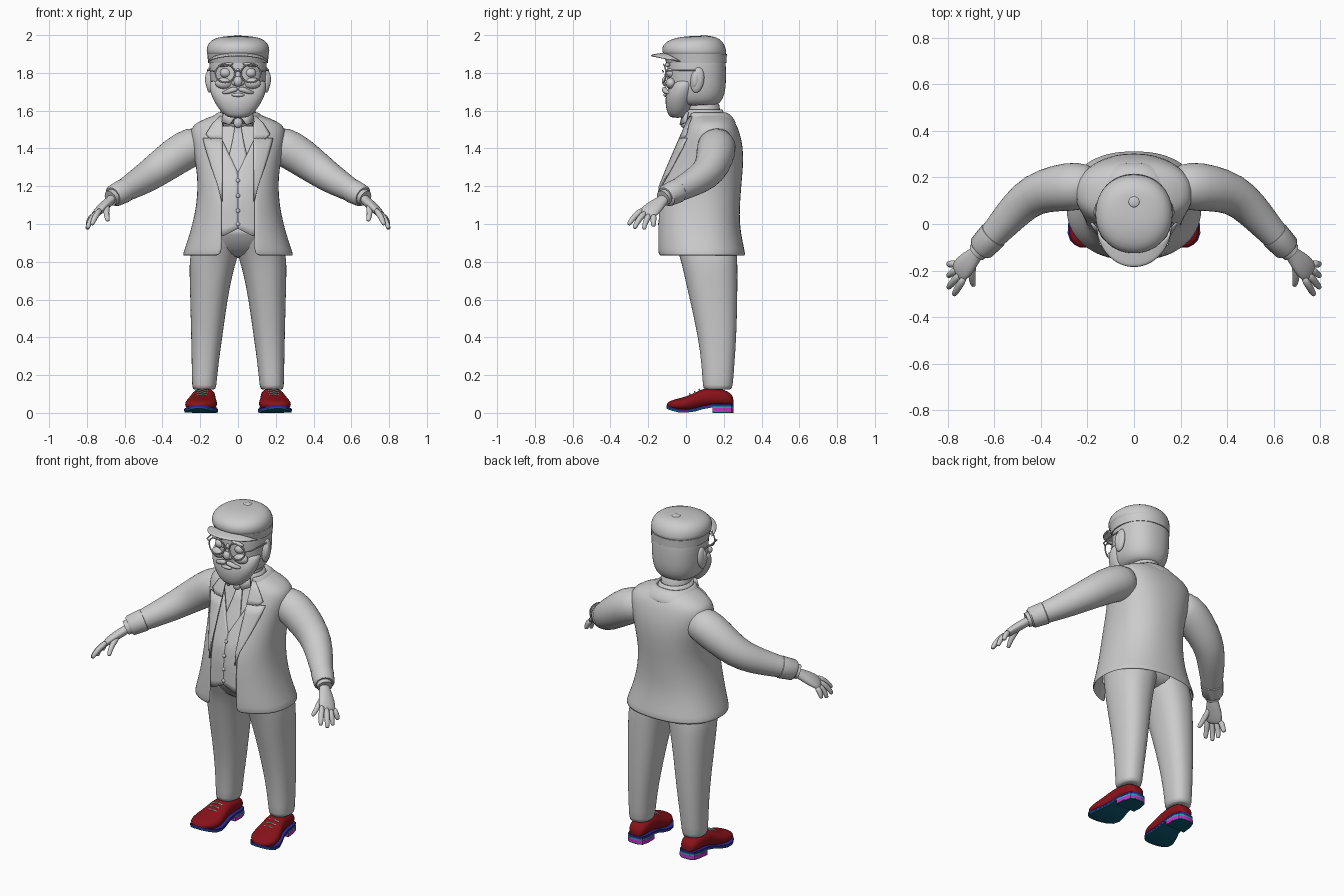
import bpy, bmesh
from math import sin, cos, pi, asin
from mathutils import Vector, Matrix


def material(name, rgb):
    m = bpy.data.materials.new(name)
    m.diffuse_color = (*rgb, 1)
    return m


RED = material("red", (0.25, 0.006, 0.01))
TEAL = material("teal", (0.004, 0.10, 0.16))
BLUE = material("blue", (0.03, 0.02, 0.28))
SKY = material("sky", (0.03, 0.4, 0.6))
MAGENTA = material("magenta", (0.6, 0.03, 0.6))


def finish(name, bm, mirror=False, sub=0, solid=0, mat=None):
    bmesh.ops.recalc_face_normals(bm, faces=bm.faces)
    me = bpy.data.meshes.new(name)
    bm.to_mesh(me)
    bm.free()
    for p in me.polygons:
        p.use_smooth = True
    if not sub:
        me.set_sharp_from_angle(angle=0.7)
    if mat:
        me.materials.append(mat)
    ob = bpy.data.objects.new(name, me)
    bpy.context.collection.objects.link(ob)
    if mirror:
        md = ob.modifiers.new("mirror", 'MIRROR')
        md.use_mirror_merge = False
    if solid:
        md = ob.modifiers.new("thickness", 'SOLIDIFY')
        md.thickness, md.offset = solid, 0
    if sub:
        md = ob.modifiers.new("smooth", 'SUBSURF')
        md.levels = md.render_levels = sub
    return ob


def skin(name, rings, closed=True, caps=True, **kw):
    """Loft a surface through rings with equal point counts."""
    bm = bmesh.new()
    vs = [[bm.verts.new(p) for p in r] for r in rings]
    n = len(vs[0])
    for a, b in zip(vs, vs[1:]):
        for i in range(n if closed else n - 1):
            j = (i + 1) % n
            bm.faces.new((a[i], a[j], b[j], b[i]))
    if closed and caps:
        bm.faces.new(vs[0])
        bm.faces.new(vs[-1])
    return finish(name, bm, **kw)


def power(v, e):
    return (1 if v >= 0 else -1) * abs(v) ** e


def oval(z, x0, x1, yf, yb, n=2.3, gap=0, segs=32):
    """Horizontal superellipse ring; gap leaves the front open to |x| < gap."""
    a0 = asin(min(1, gap / ((x1 - x0) / 2)) ** (n / 2))
    count = segs + 1 if gap else segs
    pts = []
    for i in range(count):
        a = a0 + (2 * pi - 2 * a0) * i / segs
        pts.append(((x0 + x1) / 2 + (x1 - x0) / 2 * power(sin(a), 2 / n),
                    (yf + yb) / 2 - (yb - yf) / 2 * power(cos(a), 2 / n), z))
    return pts


def body(name, rows, n=2.3, gap=0, **kw):
    """Loft from rows of (z, half width, front y, back y)."""
    return skin(name, [oval(z, -h, h, f, b, n, gap) for z, h, f, b in rows],
                closed=not gap, **kw)


def tube(name, pts, radii, w=None, segs=12, **kw):
    """Tube through points; a radius may be (along w, across)."""
    p = [Vector(q) for q in pts]
    rings = []
    for i, c in enumerate(p):
        t = (p[min(i + 1, len(p) - 1)] - p[max(i - 1, 0)]).normalized()
        ref = Vector(w) if w else Vector((0, 0, 1) if abs(t.z) < 0.9 else (1, 0, 0))
        u = (ref - t * ref.dot(t)).normalized()
        v = t.cross(u)
        r = radii[i] if isinstance(radii, (list, tuple)) else radii
        ru, rv = r if isinstance(r, tuple) else (r, r)
        rings.append([c + u * ru * cos(2 * pi * k / segs) + v * rv * sin(2 * pi * k / segs)
                      for k in range(segs)])
    return skin(name, rings, **kw)


def ball(name, c, s, rx=0, ry=0, **kw):
    bm = bmesh.new()
    m = (Matrix.Translation(c) @ Matrix.Rotation(ry, 4, 'Y') @ Matrix.Rotation(rx, 4, 'X')
         @ Matrix.Diagonal((*s, 1)))
    bmesh.ops.create_uvsphere(bm, u_segments=20, v_segments=12, radius=1, matrix=m)
    return finish(name, bm, **kw)


# Jacket: open-fronted shell
JACKET = [(0.83, .292, -.15, .312), (0.90, .265, -.153, .295), (1.0, .235, -.153, .278),
          (1.1, .215, -.152, .28), (1.2, .207, -.14, .287), (1.3, .215, -.098, .297),
          (1.4, .235, -.052, .298), (1.48, .25, -.015, .28), (1.525, .235, .005, .262),
          (1.555, .165, .012, .24), (1.58, .10, .02, .21)]
body("jacket", JACKET, gap=.085, solid=.012, sub=1)


def front(x, z, off):
    """Point on the jacket's front surface, moved back by off."""
    for a, b in zip(JACKET, JACKET[1:]):
        if z <= b[0] or b is JACKET[-1]:
            t = (z - a[0]) / (b[0] - a[0])
            h, f, k = (a[i] + (b[i] - a[i]) * t for i in (1, 2, 3))
            break
    return (x, (f + k) / 2 - (k - f) / 2 * max(0, 1 - (abs(x) / h) ** 2.3) ** (1 / 2.3) + off, z)


def strip(name, rows, off, **kw):
    """Front panel from rows of (z, inner x, outer x)."""
    return skin(name, [[front(a + (b - a) * i / 6, z, off) for i in range(7)] for z, a, b in rows],
                closed=False, **kw)


# Lapels, jacket collar
strip("lapel", [(1.12, .083, .086), (1.2, .083, .105), (1.3, .083, .14), (1.4, .083, .172),
                (1.455, .083, .185)], -.012, mirror=True, solid=.008)
strip("lapel_upper", [(1.45, .083, .15), (1.475, .083, .17), (1.53, .083, .135), (1.57, .08, .095)],
      -.012, mirror=True, solid=.008)
body("jacket_collar", [(1.525, .165, .0, .262), (1.55, .145, .0, .256), (1.585, .112, .0, .225),
                       (1.59, .10, .0, .20), (1.56, .095, .01, .195)], gap=.08, solid=.008, sub=1)

# Waistcoat panels with V neck and pointed hem, shirt, tie, buttons
cols = []
for i in range(9):
    x = .125 * i / 8
    lo, hi = .975 - .5 * min(x, .08), 1.27 + 2.1 * x
    cols.append([front(x, lo + (min(hi, 1.5) - lo) * k / 12, .018) for k in range(13)])
skin("waistcoat", cols, closed=False, mirror=True, solid=.01)
strip("shirt_front", [(1.2 + .04 * k, -.12, .12) for k in range(9)], .032)
strip("tie", [(1.22, -.03, .03), (1.3, -.045, .045), (1.37, -.045, .045), (1.45, -.027, .027),
              (1.53, -.014, .014)], .022, solid=.012)
ball("tie_knot", (0, -.012, 1.535), (.024, .018, .026))
for z in (1.23, 1.15, 1.07, 1.0):
    ball("waistcoat_button", front(0, z, .012), (.011, .007, .011))

# Neck and shirt collar
body("neck", [(1.48, .09, .02, .2), (1.58, .082, .01, .18), (1.68, .085, -.01, .18)], n=2, sub=1)
body("shirt_collar", [(1.53, .098, .0, .208), (1.575, .094, -.008, .2), (1.605, .087, 0, .19)],
     n=2, gap=.012, solid=.008)
skin("collar_point", [[(.008, -.018, 1.575), (.045, -.03, 1.525)], [(.075, .01, 1.595), (.085, .0, 1.54)]],
     closed=False, mirror=True, solid=.01)

# Sleeves and cuffs
ARM = [(.15, .165, 1.43), (.24, .163, 1.415), (.33, .155, 1.36), (.43, .13, 1.285), (.50, .07, 1.237),
       (.57, -.01, 1.195), (.625, -.07, 1.165), (.658, -.105, 1.148)]
tube("sleeve", ARM, [.08, .108, .102, .09, .08, .067, .058, .054], segs=20, mirror=True, sub=1)
tube("sleeve_cuff", [(.60, -.043, 1.178), (.605, -.048, 1.175), (.655, -.102, 1.15), (.662, -.109, 1.146)],
     [.056, .064, .059, .05], segs=20, mirror=True)
tube("shirt_cuff", [(.64, -.09, 1.156), (.675, -.122, 1.136)], [.044, .042], segs=20, mirror=True)

# Hands
W = (-.526, -.77, .362)
tube("palm", [(.65, -.10, 1.15), (.68, -.13, 1.12), (.705, -.155, 1.10), (.735, -.188, 1.072),
              (.755, -.21, 1.05), (.76, -.215, 1.045)],
     [(.03, .025), (.034, .026), (.047, .027), (.054, .024), (.05, .018), (.03, .008)], W, mirror=True, sub=1)
FINGERS = {"index_finger": ((.726, -.225, 1.08), (.757, -.275, 1.04), (.772, -.302, 1.0)),
           "middle_finger": ((.742, -.208, 1.067), (.78, -.252, 1.025), (.796, -.272, .98)),
           "ring_finger": ((.755, -.19, 1.055), (.788, -.215, 1.015), (.797, -.222, .975)),
           "little_finger": ((.765, -.17, 1.05), (.788, -.173, 1.02), (.796, -.172, .99)),
           "thumb": ((.69, -.165, 1.105), (.70, -.225, 1.06), (.69, -.262, 1.02))}
for name, (a, b, c) in FINGERS.items():
    tip = Vector(c) + (Vector(c) - Vector(b)) * .1
    tube(name, [a, b, c, tip], [.018, .0165, .013, .007], segs=10, mirror=True, sub=1)

# Trousers
LEG = [(.122, .122, .238, .095, .24), (.13, .115, .243, .09, .247), (.25, .105, .245, .083, .256),
       (.4, .083, .248, .065, .267), (.6, .056, .253, .02, .272), (.74, .028, .257, -.012, .273),
       (.82, .004, .257, -.03, .272), (.9, -.02, .235, -.06, .265), (1.0, -.02, .19, -.11, .25)]
skin("trouser_leg", [oval(z, a, b, f, k) for z, a, b, f, k in LEG], mirror=True, sub=1)
body("trouser_seat", [(.82, .12, .03, .2), (.86, .2, -.04, .262), (.95, .205, -.10, .262),
                      (1.0, .19, -.125, .25)], sub=1)

# Shoes: rows of (y, centre x, half width, top z, sole bottom z)
SHOE = [(.252, .175, .022, .075, .030), (.24, .175, .046, .105, .030), (.20, .176, .058, .125, .030),
        (.14, .18, .06, .132, .029), (.09, .184, .064, .13, .020), (.05, .189, .074, .108, .008),
        (0, .194, .086, .087, .001), (-.04, .199, .083, .076, .003), (-.07, .204, .068, .069, .010),
        (-.09, .207, .045, .06, .017), (-.102, .209, .018, .048, .022)]


def arch(y, cx, hw, zt, z0):
    return [(cx + hw * power(cos(a), .8), y, (zt + z0) / 2 + (zt - z0) / 2 * power(sin(a), .85))
            for a in (2 * pi * k / 20 for k in range(20))]


def slab(name, rows, lo, hi, grow, mat):
    """Layer following the shoe outline between two heights given by functions."""
    skin(name, [[(cx - h - grow, y, lo(zb)), (cx + h + grow, y, lo(zb)), (cx + h + grow, y, hi(zb)),
                 (cx - h - grow, y, hi(zb))] for y, cx, h, zt, zb in rows], mirror=True, mat=mat)


skin("shoe_upper", [arch(y, cx, h, zt, zb + .008) for y, cx, h, zt, zb in SHOE], mirror=True, sub=1, mat=RED)
slab("shoe_sole", SHOE, lambda z: z, lambda z: z + .008, .002, TEAL)
slab("shoe_welt", SHOE, lambda z: z + .008, lambda z: z + .018, .003, BLUE)
slab("heel_top", SHOE[:4], lambda z: .024, lambda z: .033, .003, SKY)
slab("heel_block", SHOE[:4], lambda z: .005, lambda z: .025, .004, MAGENTA)
slab("heel_cap", SHOE[:4], lambda z: 0, lambda z: .006, .003, TEAL)
for y, z in ((.075, .124), (.05, .112), (.025, .101)):
    tube("shoe_lace", [(.155, y, z - .012), (.19, y - .005, z), (.225, y, z - .012)], .004, segs=6, mirror=True)

# Head with beard
body("head", [(1.625, .085, -.04, .155), (1.64, .115, -.07, .18), (1.68, .138, -.093, .205),
              (1.74, .147, -.1, .212), (1.8, .15, -.1, .213), (1.88, .154, -.098, .21),
              (1.93, .13, -.08, .19)], sub=1)
body("beard", [(1.562, .04, -.075, -.015), (1.572, .065, -.09, .0), (1.6, .095, -.103, .02),
               (1.64, .122, -.11, .04), (1.69, .147, -.107, .055), (1.74, .152, -.085, .065),
               (1.77, .147, -.06, .06)], n=2.2, sub=1)
ball("nose", (0, -.105, 1.755), (.024, .023, .028))
ball("nose_bridge", (0, -.095, 1.79), (.014, .018, .04), rx=-.2)
ball("nostril", (.02, -.1, 1.748), (.014, .015, .014), mirror=True)
ball("cheek", (.075, -.08, 1.745), (.045, .028, .03), mirror=True)
tube("moustache", [(0, -.113, 1.715), (.03, -.115, 1.712), (.06, -.105, 1.697), (.085, -.09, 1.695)],
     [.012, .016, .013, .005], mirror=True, sub=1)
ball("lower_lip", (0, -.108, 1.683), (.035, .012, .01))
ball("eye", (.066, -.078, 1.8), (.03, .026, .026), mirror=True)
ball("eyebrow", (.066, -.098, 1.843), (.042, .014, .01), ry=.15, mirror=True)
ball("ear", (.15, .06, 1.762), (.02, .036, .068), rx=-.15, mirror=True)
ball("ear_lobe", (.158, .05, 1.765), (.016, .02, .045), rx=-.15, mirror=True)

# Glasses
tube("spectacle_rim", [(.068 + .052 * cos(pi * k / 12), -.118 + .012 * cos(pi * k / 12) ** 2,
                        1.797 + .048 * sin(pi * k / 12)) for k in range(26)], .004, w=(0, 1, 0), segs=8,
     mirror=True)
tube("spectacle_bridge", [(-.018, -.12, 1.805), (0, -.124, 1.812), (.018, -.12, 1.805)], .004, segs=8)
tube("spectacle_arm", [(.118, -.106, 1.808), (.145, -.09, 1.812), (.158, -.02, 1.815), (.16, .05, 1.815)],
     .004, segs=8, mirror=True)

# Cap: crown, peak, button
body("cap_band", [(1.853, .158, -.105, .215), (1.9, .163, -.118, .216)], n=2.1)
body("cap_crown", [(1.89, .16, -.115, .212), (1.9, .166, -.124, .215), (1.935, .168, -.13, .211),
                   (1.965, .152, -.108, .195), (1.985, .12, -.06, .17), (1.994, .07, .0, .14),
                   (1.995, .03, .05, .12)], n=2.1, sub=1)
peak = []
for i in range(17):
    a = (i / 8 - 1) * 1.5
    peak.append([(.155 * sin(a), -.02 - (.085 + .082 * t) * cos(a), 1.857 + (.046 - .012 * t) * cos(a))
                 for t in (0, .33, .66, 1)])
skin("cap_peak", peak, closed=False, solid=.012, sub=1)
ball("cap_button", (0, .095, 1.993), (.024, .024, .008))
